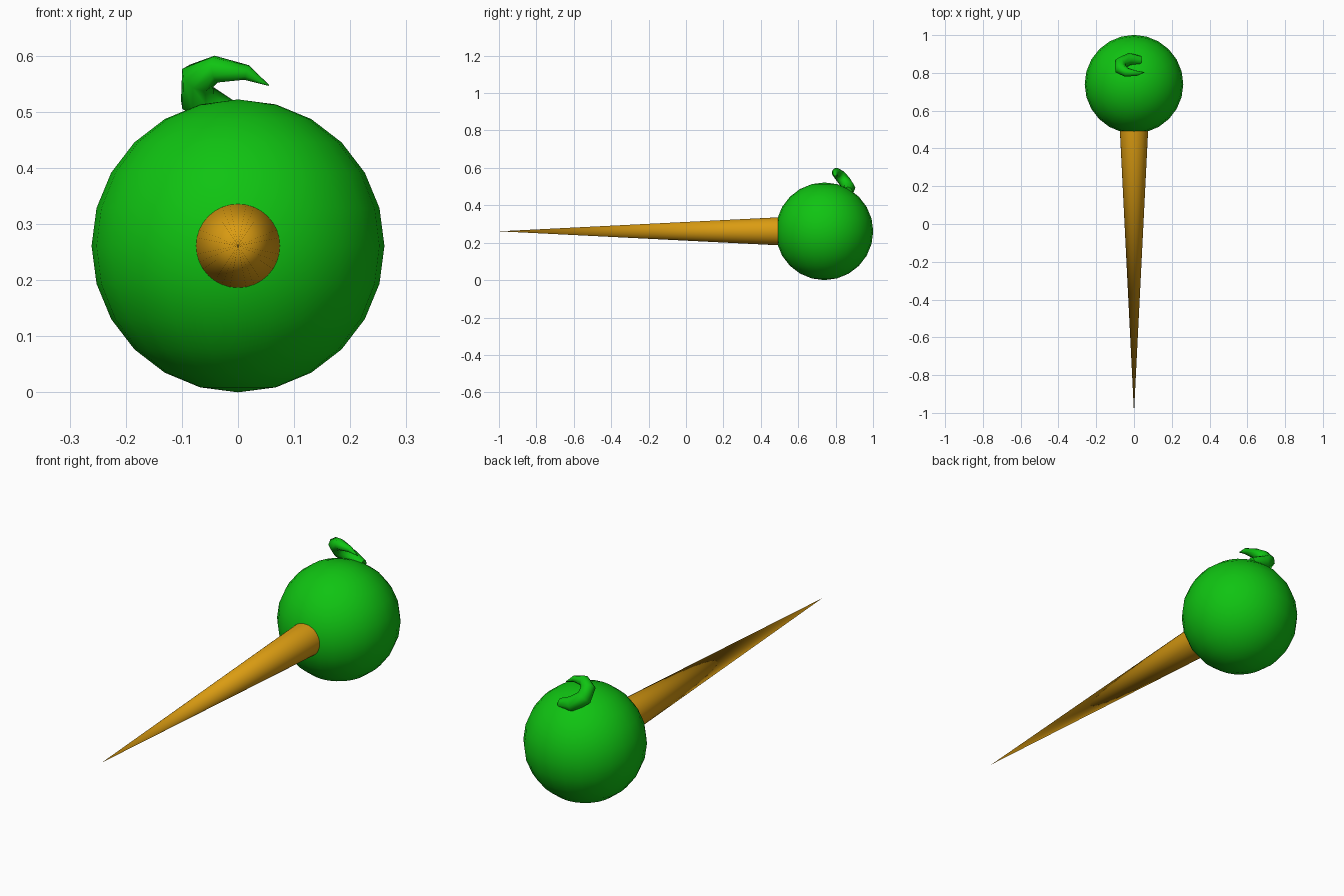
import bpy
import math

if "Cube" in bpy.data.objects:
    bpy.data.objects.remove(bpy.data.objects["Cube"])

CENTRE_Y, CENTRE_Z, RADIUS = 0.74, 0.261, 0.261


def material(name, rgb):
    m = bpy.data.materials.new(name)
    m.diffuse_color = (*rgb, 1.0)
    m.use_nodes = True
    m.node_tree.nodes["Principled BSDF"].inputs["Base Color"].default_value = m.diffuse_color
    return m


def finish(name, mat, angle=40):
    ob = bpy.context.object
    ob.name = name
    ob.data.materials.clear()
    ob.data.materials.append(mat)
    bpy.ops.object.shade_smooth_by_angle(angle=math.radians(angle))
    return ob


green = material("green", (0.005, 0.55, 0.006))
orange = material("golden orange", (0.70, 0.33, 0.006))

# Round head
bpy.ops.mesh.primitive_uv_sphere_add(segments=24, ring_count=12, radius=RADIUS,
                                     location=(0, CENTRE_Y, CENTRE_Z))
finish("head", green)

# Long spike pointing forward, its base sunk slightly into the head
base_y, tip_y = 0.51, -1.0
bpy.ops.mesh.primitive_cone_add(vertices=32, radius1=0.0755, radius2=0,
                                depth=base_y - tip_y,
                                location=(0, (base_y + tip_y) / 2, CENTRE_Z),
                                rotation=(math.pi / 2, 0, 0))
finish("spike", orange)

# Curled stem: x, y, z, thickness along the curl
path = [(0.035, 0.865, 0.475, 0.024), (-0.025, 0.872, 0.491, 0.034),
        (-0.072, 0.850, 0.525, 0.034), (-0.072, 0.822, 0.560, 0.032),
        (-0.040, 0.803, 0.576, 0.025), (0.015, 0.798, 0.570, 0.014),
        (0.055, 0.803, 0.547, 0.001)]
curve = bpy.data.curves.new("stem", "CURVE")
curve.dimensions = "3D"
curve.bevel_depth = 1.0
curve.bevel_resolution = 2
curve.use_fill_caps = True
spline = curve.splines.new("POLY")
spline.points.add(len(path) - 1)
for point, (x, y, z, r) in zip(spline.points, path):
    point.co = (x, y, z, 1)
    point.radius = r
stem = bpy.data.objects.new("stem", curve)
bpy.context.collection.objects.link(stem)
bpy.ops.object.select_all(action="DESELECT")
stem.select_set(True)
bpy.context.view_layer.objects.active = stem
bpy.ops.object.convert(target="MESH")
finish("stem", green, 60)
